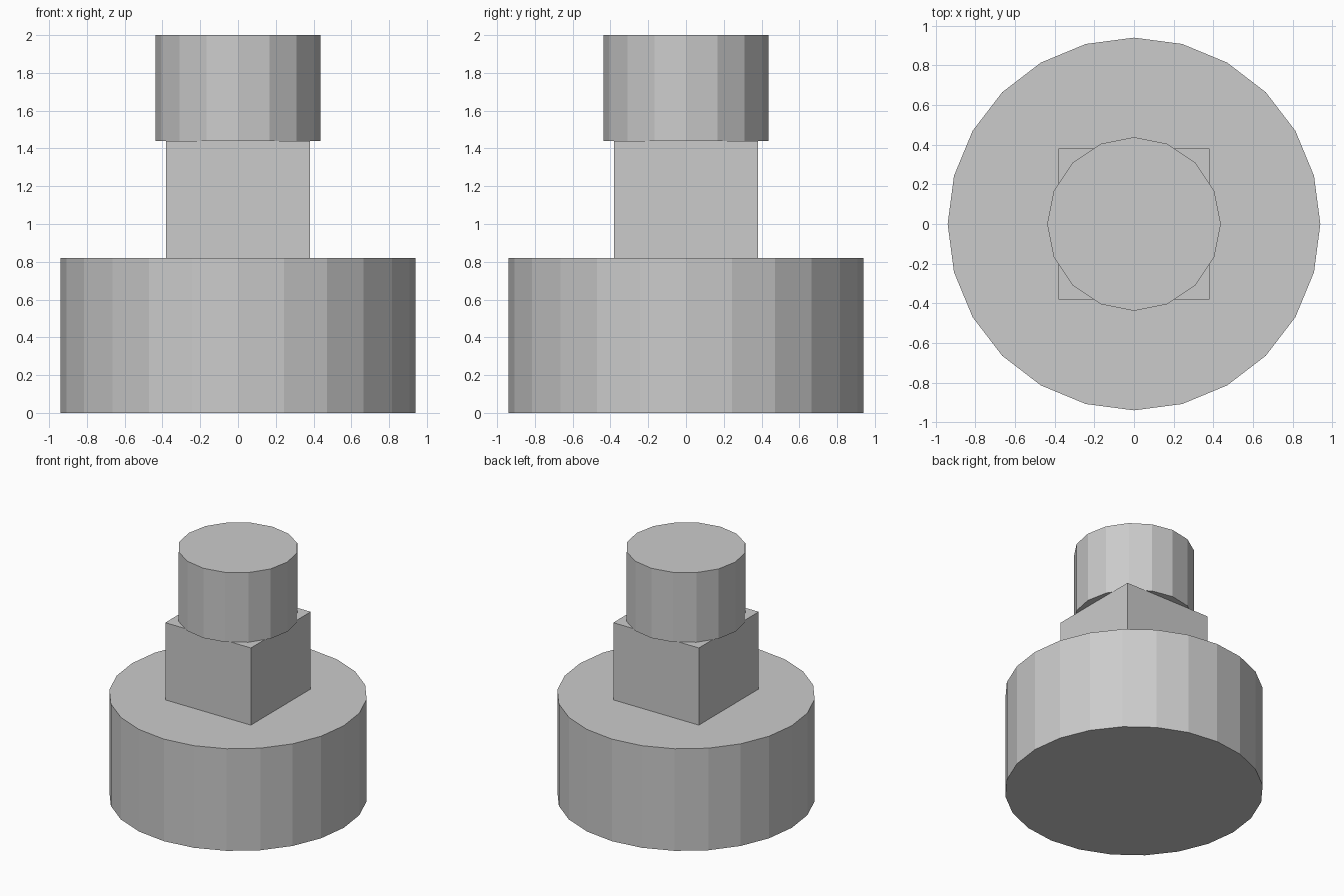
import bpy

if "Cube" in bpy.data.objects:
    bpy.data.objects.remove(bpy.data.objects["Cube"])


def cylinder(name, sides, radius, z0, z1):
    bpy.ops.mesh.primitive_cylinder_add(vertices=sides, radius=radius, depth=z1 - z0,
                                        location=(0, 0, (z0 + z1) / 2))
    bpy.context.object.name = name


# Wide round base
cylinder("base", 24, 0.94, 0.0, 0.82)

# Square neck
bpy.ops.mesh.primitive_cube_add(size=1, location=(0, 0, 1.13))
neck = bpy.context.object
neck.name = "square_neck"
neck.scale = (0.76, 0.76, 0.62)

# Round top knob
cylinder("top_knob", 16, 0.438, 1.44, 2.0)
